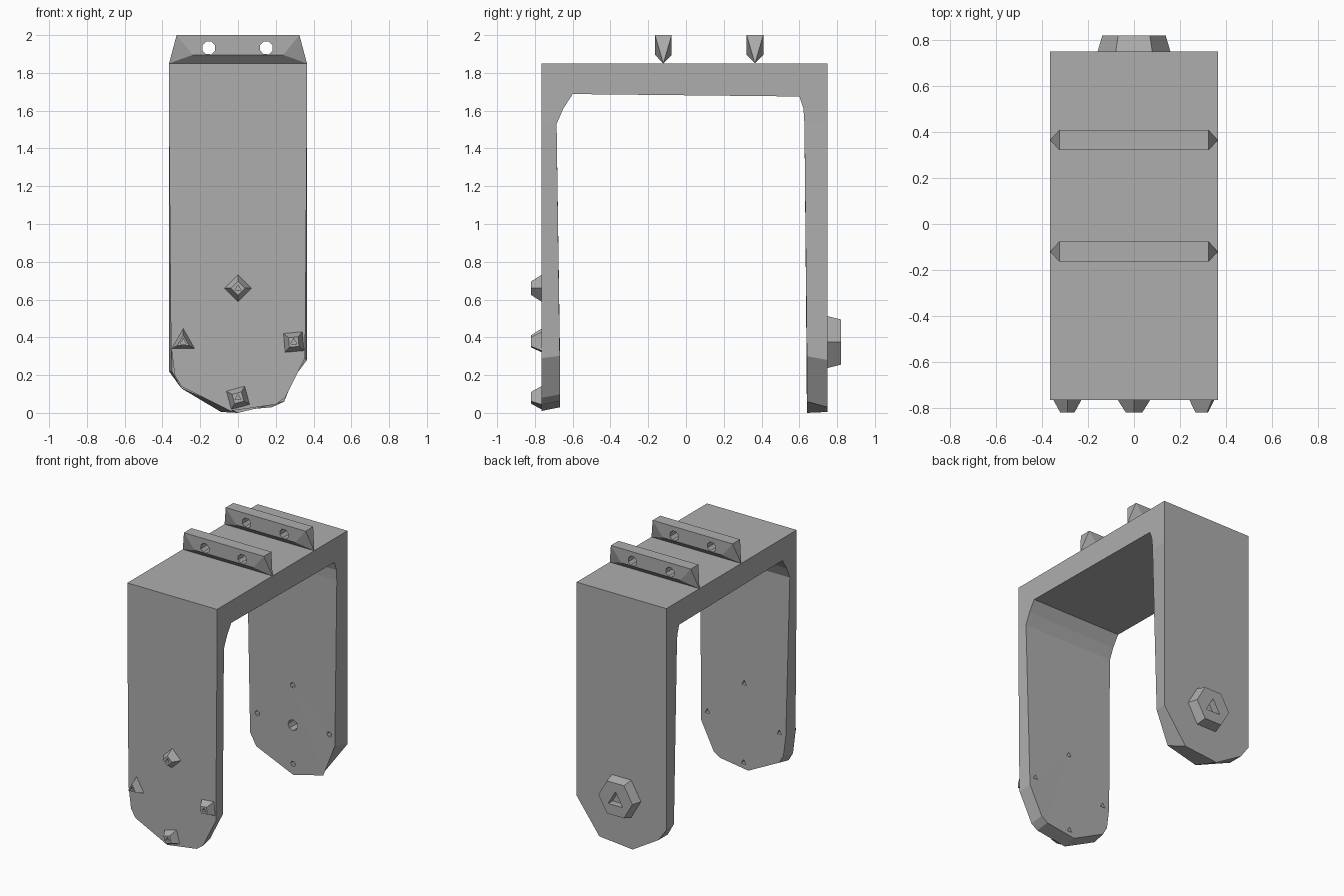
import bpy, bmesh, math
from mathutils import Vector, Matrix

cube = bpy.data.objects.get("Cube")
if cube:
    bpy.data.objects.remove(cube, do_unlink=True)

grey = bpy.data.materials.new("mid_grey")
grey.use_nodes = True
grey.diffuse_color = (0.42, 0.42, 0.42, 1)
grey.node_tree.nodes["Principled BSDF"].inputs["Base Color"].default_value = (0.42, 0.42, 0.42, 1)


def make(name, bm):
    bmesh.ops.recalc_face_normals(bm, faces=bm.faces)
    mesh = bpy.data.meshes.new(name)
    bm.to_mesh(mesh)
    bm.free()
    mesh.materials.append(grey)
    obj = bpy.data.objects.new(name, mesh)
    bpy.context.scene.collection.objects.link(obj)
    return obj


def loft(name, ring_a, ring_b):
    """Solid between two matching rings of points."""
    bm = bmesh.new()
    a = [bm.verts.new(p) for p in ring_a]
    b = [bm.verts.new(p) for p in ring_b]
    bm.faces.new(a)
    bm.faces.new(b[::-1])
    for i in range(len(a)):
        j = (i + 1) % len(a)
        bm.faces.new((a[j], a[i], b[i], b[j]))
    return make(name, bm)


def ring(x, z, y, radius, sides, turn=0):
    """Polygon facing along y."""
    angles = [math.radians(turn) + math.tau * i / sides for i in range(sides)]
    return [(x + radius * math.cos(t), y, z + radius * math.sin(t)) for t in angles]


def prism(name, x, z, y0, y1, r0, r1, sides, turn=0):
    return loft(name, ring(x, z, y0, r0, sides, turn), ring(x, z, y1, r1, sides, turn))


def drill(obj, holes):
    """Cut holes given as (x, z, y0, y1, radius, sides, turn)."""
    for x, z, y0, y1, r, sides, turn in holes:
        cutter = prism("cutter", x, z, y0, y1, r, r, sides, turn)
        cutter.hide_render = True
        mod = obj.modifiers.new("hole", 'BOOLEAN')
        mod.operation = 'DIFFERENCE'
        mod.solver = 'EXACT'
        mod.object = cutter
        bpy.context.view_layer.objects.active = obj
        bpy.ops.object.modifier_apply(modifier=mod.name)
        bpy.data.objects.remove(cutter, do_unlink=True)


# Arch: top plate with the upper ends of both legs
arch = [(-.765, 1.85), (.75, 1.85), (.75, 1.53), (.627, 1.53), (.622, 1.61),
        (.6, 1.675), (-.6, 1.688), (-.65, 1.61), (-.685, 1.53), (-.765, 1.53)]
W = .365
loft("arch_frame", [(-W, y, z) for y, z in arch], [(W, y, z) for y, z in arch])

# Front leg: slightly narrower on the inside
front = [(-W, 1.53), (W, 1.53), (.355, .29), (.25, .08), (.2, .045),
         (-.04, .01), (-.3, .14), (-.335, .2), (-.355, .36)]
front_outer = [(x, -.765, z) for x, z in front]
front_inner = [(x if z > 1 else x * .97, -.685 if z > 1 else -.668,
                z if z > 1 else z * .97 + .02) for x, z in front]
front_leg = loft("front_leg", front_outer, front_inner)

# Back leg: the lower corner is cut at a slant
back_outer = [(-W, 1.53), (W, 1.53), (.365, .28), (.18, .03), (-.09, .005), (-.3, .13), (-.365, .22)]
back_inner = [(-W, 1.53), (W, 1.53), (.34, .3), (.245, .06), (0, 0), (-.3, .13), (-.35, .22)]
back_leg = loft("back_leg", [(x, .75, z) for x, z in back_outer],
                [(x, .627 if z > 1 else .64, z) for x, z in back_inner])

# Bolt positions around the lower leg
spots = [(0, .66, 4, 0), (-.29, .375, 3, 90), (.295, .375, 4, 50), (0, .08, 4, 60)]
drill(front_leg, [(x, z, -.9, -.6, .022, 3, 90) for x, z, _, _ in spots])
drill(back_leg, [(x, z, .6, .7, .02, 6, 0) for x, z, _, _ in spots]
      + [(0, .365, .6, .72, .04, 8, 0)])

# Pointed studs on the front leg
for i, (x, z, sides, turn) in enumerate(spots):
    stud = prism(f"stud_{i + 1}", x, z, -.76, -.82, .074, .036, sides, turn)
    drill(stud, [(x, z, -.9, -.7, .018, 3, 90)])

# Hexagonal boss with a triangular socket on the back leg
boss = prism("back_boss", 0, .375, .745, .82, .16, .138, 6)
drill(boss, [(0, .365, .77, .9, .068, 3, 90)])

# Two keel-shaped lugs with paired holes across the top
for name, y in (("front_lug", -.12), ("back_lug", .365)):
    bm = bmesh.new()
    for x in (-1, 1):
        bm.verts.new((x * W, y, 1.85))
        for side in (-1, 1):
            bm.verts.new((x * .325, y + side * .044, 2))
            bm.verts.new((x * .24, y + side * .044, 1.895))
    bmesh.ops.convex_hull(bm, input=bm.verts)
    lug = make(name, bm)
    drill(lug, [(x, 1.932, y - .1, y + .1, .036, 8, 22) for x in (-.155, .15)])
